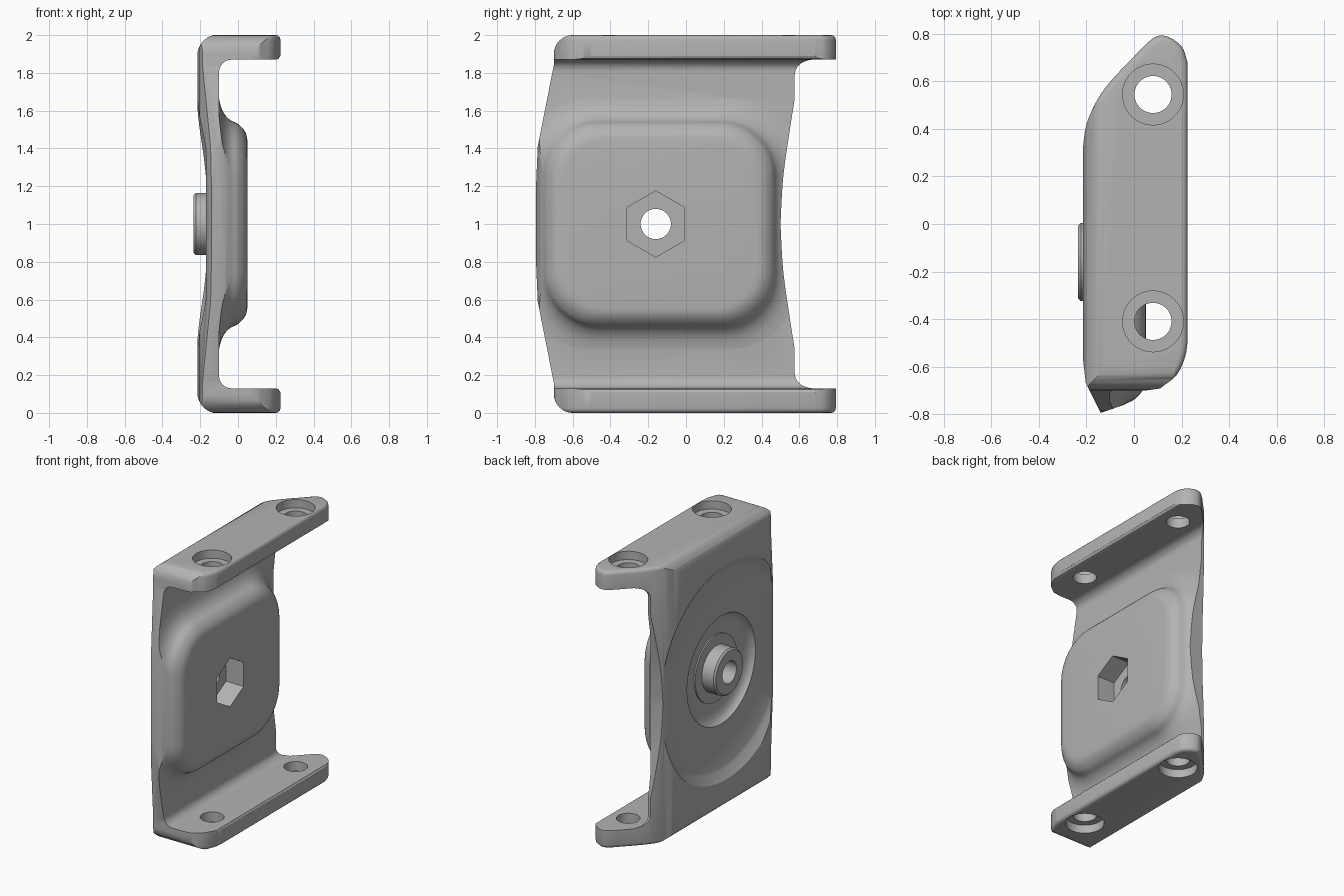
import bpy, bmesh
from math import sin, cos, pi, radians
from mathutils import Vector

if "Cube" in bpy.data.objects:
    bpy.data.objects.remove(bpy.data.objects["Cube"])

HUB_Y, HUB_Z = -0.16, 1.0


def loft(name, rings, round_ends=0):
    """Solid through matching rings of 3D points, capped at both ends."""
    bm = bmesh.new()
    loops = [[bm.verts.new(p) for p in ring] for ring in rings]
    n = len(loops[0])
    for a, b in zip(loops, loops[1:]):
        for i in range(n):
            j = (i + 1) % n
            bm.faces.new((a[i], a[j], b[j], b[i]))
    caps = [bm.faces.new(loops[0]), bm.faces.new(loops[-1])]
    bmesh.ops.recalc_face_normals(bm, faces=bm.faces)
    if round_ends:
        edges = [e for f in caps for e in f.edges]
        bmesh.ops.bevel(bm, geom=edges, offset=round_ends, segments=3,
                        profile=0.5, affect='EDGES')
    mesh = bpy.data.meshes.new(name)
    bm.to_mesh(mesh)
    bm.free()
    obj = bpy.data.objects.new(name, mesh)
    bpy.context.collection.objects.link(obj)
    return obj


def prism(name, pts, axis, lo, hi, **kw):
    place = {"x": lambda a, b, t: (t, a, b),
             "y": lambda a, b, t: (a, t, b),
             "z": lambda a, b, t: (a, b, t)}[axis]
    return loft(name, [[place(a, b, t) for a, b in pts] for t in (lo, hi)], **kw)


def arc(cx, cy, r, start, end, n=8):
    return [(cx + r * cos(radians(start + (end - start) * i / n)),
             cy + r * sin(radians(start + (end - start) * i / n)))
            for i in range(n + 1)]


def spline(pts, n=5):
    """Smooth open curve through the points."""
    p = [Vector(q) for q in pts]
    p = [2 * p[0] - p[1]] + p + [2 * p[-1] - p[-2]]
    out = []
    for a, b, c, d in zip(p, p[1:], p[2:], p[3:]):
        for i in range(n):
            t = i / n
            out.append(0.5 * (2 * b + (c - a) * t + (2 * a - 5 * b + 4 * c - d) * t * t
                              + (3 * b - a - 3 * c + d) * t ** 3))
    return [tuple(q) for q in out] + [tuple(pts[-1])]


def mirror_z(pts):
    return [(a, 2 - z) for a, z in reversed(pts)]


def circle(cx, cy, r, n=48):
    return arc(cx, cy, r, 0, 360 - 360 / n, n - 1)


def turned(name, profile, n=96):
    """Solid of revolution about the hub axis, from (x, radius) pairs."""
    return loft(name, [[(x, a, b) for a, b in circle(HUB_Y, HUB_Z, r, n)]
                       for x, r in profile])


def combine(target, tool, operation):
    mod = target.modifiers.new("combine", 'BOOLEAN')
    mod.operation, mod.object, mod.solver = operation, tool, 'EXACT'
    bpy.context.view_layer.update()
    graph = bpy.context.evaluated_depsgraph_get()
    mesh = bpy.data.meshes.new_from_object(target.evaluated_get(graph))
    target.modifiers.clear()
    target.data = mesh
    bpy.data.objects.remove(tool)


# C-shaped channel: web plus two flanges
upper = ([(-0.1, 1.0)] + arc(-0.035, 1.805, 0.065, 180, 90)
         + [(0.2, 1.87), (0.215, 1.875), (0.224, 1.89), (0.24, 1.9), (0.24, 2.003)]
         + arc(-0.105, 1.893, 0.11, 90, 180))
bracket = prism("bracket", upper + mirror_z(upper)[:-1], "y", -0.9, 0.9)

# Raised cushion-shaped pad on the inner side of the web
def pad_ring(x, grow):
    hy, hz, r = 0.60 + grow, 0.53 + grow, 0.28 + grow * 0.6
    pts = []
    for sy, sz, start in ((1, 1, 0), (-1, 1, 90), (-1, -1, 180), (1, -1, 270)):
        pts += arc(-0.14 + sy * (hy - r), 1 + sz * (hz - r), r, start, start + 90)
    return [(x, a, b) for a, b in pts]

pad_profile = spline([(-0.104, 0.15), (-0.09, 0.09), (-0.07, 0.05), (-0.04, 0.02),
                      (0.0, 0.0), (0.03, -0.03), (0.045, -0.06), (0.05, -0.09)], 3)
pad = loft("pad", [pad_ring(-0.15, 0.15)] + [pad_ring(x, g) for x, g in pad_profile])
combine(bracket, pad, 'UNION')

# Plan outline trims the whole body
back_curve = spline([(-0.217, 0.30), (-0.2, 0.42), (-0.15, 0.53), (-0.09, 0.61), (0, 0.705),
                     (0.065, 0.77), (0.11, 0.793), (0.16, 0.78), (0.205, 0.74), (0.225, 0.68)])
front_curve = spline([(0.225, -0.50), (0.215, -0.56), (0.18, -0.635), (0.11, -0.692)])
nose = [(0.055, -0.70), (0.035, -0.735), (-0.14, -0.795), (-0.203, -0.67), (-0.217, -0.55)]
combine(bracket, prism("plan_trim", back_curve + front_curve + nose, "z", 0, 2,
                       round_ends=0.025), 'INTERSECT')

# Side outline shapes the bowed front and the waisted back
front_edge = ([(-0.797, 1.0), (-0.794, 1.2), (-0.785, 1.41), (-0.70, 1.84)]
              + arc(-0.6, 1.9, 0.1, 180, 92) + [(-0.55, 2.01)])
back_edge = ([(0.81, 2.01), (0.81, 1.865)] + arc(0.655, 1.785, 0.08, 90, 180)
             + spline([(0.575, 1.66), (0.55, 1.5), (0.515, 1.25), (0.5, 1.0)]))
side = front_edge + back_edge
combine(bracket, prism("side_trim", side + mirror_z(side)[1:-1], "x", -0.5, 0.5), 'INTERSECT')

# Dished round recess with a deeper ring on the outer side
combine(bracket, turned("recess", [(-0.3, 0.80), (-0.22, 0.785), (-0.2, 0.755), (-0.18, 0.72),
                                   (-0.17, 0.70), (-0.1701, 0.39), (-0.15, 0.38),
                                   (-0.13, 0.35), (-0.12, 0.30)]), 'DIFFERENCE')

# Hub with a stepped foot
combine(bracket, turned("hub", [(-0.06, 0.24), (-0.13, 0.24), (-0.1301, 0.165),
                                (-0.223, 0.165), (-0.235, 0.153)]), 'UNION')

# Hexagonal socket and bore through the hub
hexagon = arc(HUB_Y, HUB_Z, 0.175, 30, 330, 5)
combine(bracket, prism("socket", hexagon, "x", -0.09, 0.2), 'DIFFERENCE')
combine(bracket, prism("bore", circle(HUB_Y, HUB_Z, 0.08), "x", -0.4, 0.2), 'DIFFERENCE')

# Counterbored screw holes in both flanges
for y in (-0.41, 0.545):
    for lo, hi, r in ((-0.1, 0.06, 0.128), (1.94, 2.1, 0.128),
                      (-0.1, 0.25, 0.078), (1.75, 2.1, 0.078)):
        combine(bracket, prism("hole", circle(0.08, y, r), "z", lo, hi), 'DIFFERENCE')

# Colour and shading
grey = bpy.data.materials.new("plain_grey")
grey.use_nodes = True
colour = (0.45, 0.45, 0.45, 1)
grey.diffuse_color = colour
grey.node_tree.nodes["Principled BSDF"].inputs["Base Color"].default_value = colour
bracket.data.materials.clear()
bracket.data.materials.append(grey)
for poly in bracket.data.polygons:
    poly.material_index = 0

bpy.ops.object.select_all(action='DESELECT')
bracket.select_set(True)
bpy.context.view_layer.objects.active = bracket
bpy.ops.object.shade_smooth_by_angle(angle=radians(32))
